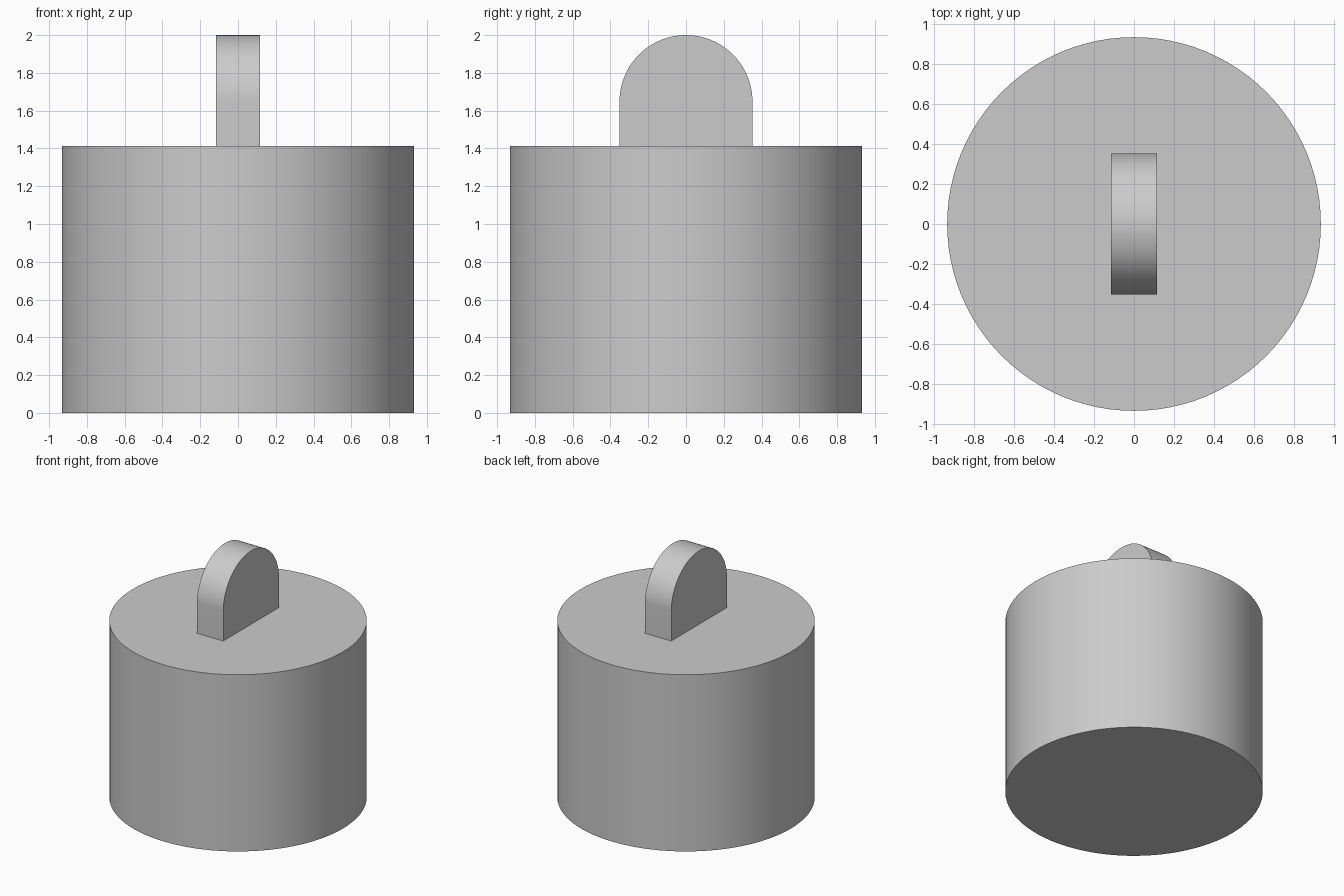
import bpy, bmesh, math

if "Cube" in bpy.data.objects:
    bpy.data.objects.remove(bpy.data.objects["Cube"])

BODY_R, BODY_H = 0.933, 1.413
TAB_R, TAB_T, TOP = 0.352, 0.232, 2.0


def smooth(obj):
    bpy.ops.object.select_all(action='DESELECT')
    obj.select_set(True)
    bpy.context.view_layer.objects.active = obj
    bpy.ops.object.shade_smooth_by_angle(angle=math.radians(30))


# Solid cylindrical body
bpy.ops.mesh.primitive_cylinder_add(vertices=96, radius=BODY_R, depth=BODY_H,
                                    location=(0, 0, BODY_H / 2))
body = bpy.context.object
body.name = "body"
smooth(body)

# Upright tab with a round top, its profile in the YZ plane
steps = 48
profile = [(-TAB_R, BODY_H), (TAB_R, BODY_H)]
for i in range(steps + 1):
    a = math.pi * i / steps
    profile.append((TAB_R * math.cos(a), TOP - TAB_R + TAB_R * math.sin(a)))

bm = bmesh.new()
face = bm.faces.new([bm.verts.new((-TAB_T / 2, y, z)) for y, z in profile])
extruded = bmesh.ops.extrude_face_region(bm, geom=[face], use_keep_orig=True)
bmesh.ops.translate(bm, vec=(TAB_T, 0, 0),
                    verts=[g for g in extruded["geom"]
                           if isinstance(g, bmesh.types.BMVert)])
bmesh.ops.recalc_face_normals(bm, faces=bm.faces)
mesh = bpy.data.meshes.new("top_tab")
bm.to_mesh(mesh)
bm.free()
tab = bpy.data.objects.new("top_tab", mesh)
bpy.context.collection.objects.link(tab)
smooth(tab)
